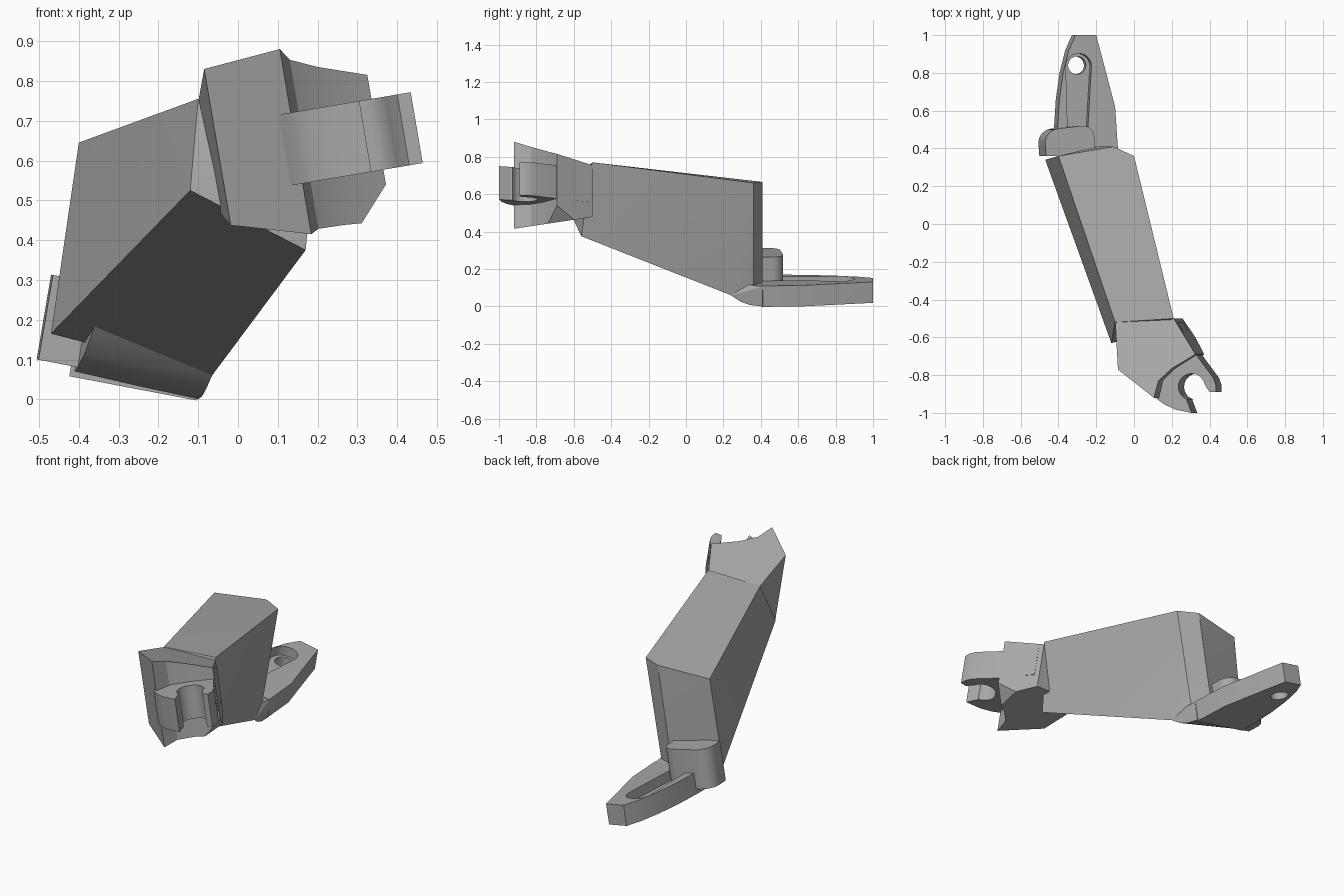
import bpy, bmesh
from math import sin, cos, radians
from mathutils import Vector

cube = bpy.data.objects.get("Cube")
if cube:
    bpy.data.objects.remove(cube)

grey = bpy.data.materials.new("plain grey")
grey.use_nodes = True
grey.diffuse_color = (0.4, 0.4, 0.4, 1)
grey.node_tree.nodes["Principled BSDF"].inputs["Base Color"].default_value = (0.4, 0.4, 0.4, 1)


def finish(name, bm):
    bmesh.ops.recalc_face_normals(bm, faces=bm.faces)
    me = bpy.data.meshes.new(name)
    bm.to_mesh(me)
    bm.free()
    me.materials.append(grey)
    ob = bpy.data.objects.new(name, me)
    bpy.context.collection.objects.link(ob)
    return ob


def hull(name, pts):
    bm = bmesh.new()
    for p in pts:
        bm.verts.new(p)
    bmesh.ops.convex_hull(bm, input=bm.verts)
    bmesh.ops.dissolve_limit(bm, angle_limit=radians(1), verts=bm.verts, edges=bm.edges)
    return finish(name, bm)


def prism(name, outline, top, bottom, lean, chamfer=None):
    """Outline is given at the top; top and bottom are height functions."""
    bm = bmesh.new()
    rings = [[], []]
    for x, y in outline:
        zt, zb = top(x, y), bottom(x, y)
        rings[0].append(bm.verts.new((x, y, zt)))
        rings[1].append(bm.verts.new((x + lean * (zb - zt), y, zb)))
    bm.faces.new(rings[0])
    bm.faces.new(rings[1][::-1])
    n = len(outline)
    for i in range(n):
        j = (i + 1) % n
        bm.faces.new((rings[0][i], rings[1][i], rings[1][j], rings[0][j]))
    if chamfer:
        geom = bm.verts[:] + bm.edges[:] + bm.faces[:]
        bmesh.ops.bisect_plane(bm, geom=geom, plane_co=chamfer[0],
                               plane_no=chamfer[1], clear_outer=True)
        bmesh.ops.holes_fill(bm, edges=[e for e in bm.edges if e.is_boundary])
    return finish(name, bm)


def arc(cx, cy, r, a0, a1, n):
    angles = [radians(a0 + (a1 - a0) * i / n) for i in range(n + 1)]
    return [(cx + r * cos(a), cy + r * sin(a)) for a in angles]


def cut(ob, cutter):
    mod = ob.modifiers.new("cut", "BOOLEAN")
    mod.operation = "DIFFERENCE"
    mod.solver = "EXACT"
    mod.object = cutter
    cutter.hide_render = True
    cutter.hide_viewport = True


# Tapered main arm
arm = hull("main_arm", [
    (-0.12, -0.63, 0.525), (0.17, -0.56, 0.375), (-0.1, -0.52, 0.755), (0.21, -0.5, 0.77),
    (-0.47, 0.34, 0.165), (-0.065, 0.24, 0.06), (-0.2, 0.41, 0.12), (-0.1, 0.36, 0.1),
    (-0.4, 0.36, 0.645), (-0.11, 0.41, 0.665), (0, 0.36, 0.66)])

# Rounded bend under the arm, leading into the foot
bend = hull("foot_bend", [
    (-0.36, 0.22, 0.185), (-0.065, 0.24, 0.06), (-0.385, 0.29, 0.115), (-0.08, 0.29, 0.026),
    (-0.405, 0.37, 0.075), (-0.09, 0.34, 0.008), (-0.42, 0.47, 0.06), (-0.1, 0.41, 0),
    (-0.405, 0.45, 0.165), (-0.085, 0.41, 0.105), (-0.09, 0.3, 0.12)])


def foot_z(h):
    return lambda x, y: h - 0.19 * (x + 0.1)


# Foot plate with sunk slot and bolt hole
foot = prism("foot_plate", [
    (-0.2, 1), (-0.31, 1), (-0.345, 0.92), (-0.375, 0.8), (-0.395, 0.66), (-0.405, 0.5),
    (-0.405, 0.4), (-0.085, 0.4), (-0.1, 0.62)], foot_z(0.112), foot_z(0), 0.17)
slot = prism("slot_cutter", arc(-0.262, 0.835, 0.068, 0, 180, 14)
             + [(-0.32, 0.48), (-0.215, 0.48)], foot_z(0.3), foot_z(0.065), 0.17)
hole = prism("hole_cutter", arc(-0.262, 0.84, 0.047, 0, 345, 23), foot_z(0.3), foot_z(-0.1), 0.17)
cut(foot, slot)
cut(foot, hole)

# Rounded boss behind the arm
boss = prism("foot_boss", [(-0.2, 0.36), (-0.21, 0.45)] + arc(-0.27, 0.46, 0.06, 10, 95, 6)
             + arc(-0.395, 0.43, 0.075, 100, 185, 7) + [(-0.465, 0.36)],
             foot_z(0.243), foot_z(0.03), 0.17)

# Flared head block at the front of the arm
head = prism("head_block", [
    (-0.1, -0.5), (-0.085, -0.77), (0.105, -0.92), (0.13, -0.83), (0.2, -0.765),
    (0.325, -0.69), (0.21, -0.5)],
    lambda x, y: 0.88 + 0.023 * (x - 0.105) - 0.304 * (y + 0.92),
    lambda x, y: 0.415 + 0.15 * (y + 0.92), -0.17,
    (Vector((0.375, -0.69, 0.545)), Vector((0.08, 0, -0.05))))

# Open hook plate
hook = prism("hook_plate", [
    (0.2, -0.55), (0.04, -0.8), (0.12, -0.925), (0.16, -0.955), (0.22, -0.983), (0.305, -1),
    (0.28, -0.935)] + arc(0.305, -0.862, 0.07, 250, 10, 18)
    + [(0.4, -0.89), (0.434, -0.89), (0.434, -0.855), (0.42, -0.815), (0.335, -0.7), (0.23, -0.52)],
    lambda x, y: 0.72 + 0.17 * (x - 0.13),
    lambda x, y: 0.542 + 0.17 * (x - 0.13), -0.17)

for ob in (arm, bend, foot, boss, head, hook):
    bpy.ops.object.select_all(action="DESELECT")
    ob.select_set(True)
    bpy.context.view_layer.objects.active = ob
    bpy.ops.object.shade_smooth_by_angle(angle=radians(28))
